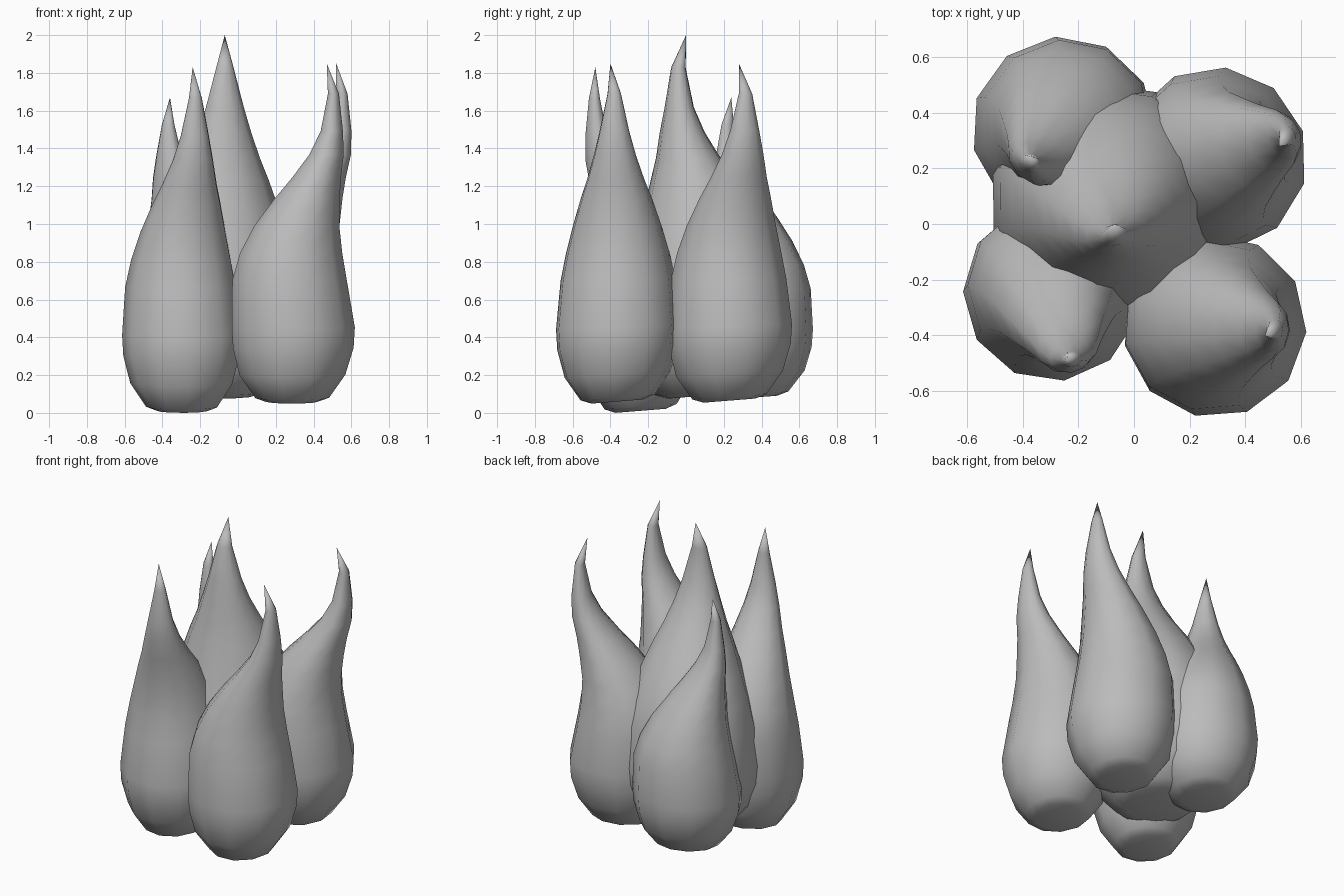
import bpy, bmesh
from math import cos, sin, tau
from mathutils import Vector

cube = bpy.data.objects.get("Cube")
if cube:
    bpy.data.objects.remove(cube, do_unlink=True)

SIDES = 11
BASE_TILT = 0.08

# Shared drop profile: height fraction, side radius, lean radius, lean fraction
PROFILE = [
    (0.00, 0.42, 0.42, 0.0),
    (0.012, 0.60, 0.60, 0.0),
    (0.08, 0.86, 0.86, 0.0),
    (0.16, 0.98, 0.98, 0.02),
    (0.22, 1.00, 1.00, 0.02),
    (0.36, 0.93, 0.93, -0.07),
    (0.44, 0.84, 0.83, -0.03),
    (0.52, 0.72, 0.69, 0.11),
    (0.60, 0.58, 0.53, 0.36),
    (0.66, 0.46, 0.40, 0.58),
    (0.73, 0.34, 0.28, 0.83),
    (0.80, 0.24, 0.18, 0.96),
    (0.91, 0.11, 0.09, 1.0),
]

grey = bpy.data.materials.new("plain_grey")
grey.use_nodes = True
colour = (0.5, 0.5, 0.5, 1)
grey.diffuse_color = colour
grey.node_tree.nodes["Principled BSDF"].inputs["Base Color"].default_value = colour


def make_drop(name, base, neck, tip, bottom, radius, turn=0.0):
    """Loft a drop whose body leans from base to neck and ends in a hooked tip."""
    base, neck = Vector(base), Vector(neck)
    lean = neck - base
    along = lean.normalized()
    across = Vector((-along.y, along.x))
    bm = bmesh.new()
    rings = []
    for t, side, depth, shift in PROFILE:
        centre = base + lean * shift
        height = bottom + (tip[2] - bottom) * t
        # The underside rises towards the back, levelling out higher up
        tilt = BASE_TILT * (1 - t) ** 3
        ring = []
        for i in range(SIDES):
            a = tau * (i + turn) / SIDES
            p = centre + (along * cos(a) * depth + across * sin(a) * side) * radius
            ring.append(bm.verts.new((p.x, p.y, height + tilt * (p.y - centre.y))))
        rings.append(ring)
    for low, high in zip(rings, rings[1:]):
        for i in range(SIDES):
            j = (i + 1) % SIDES
            bm.faces.new((low[i], low[j], high[j], high[i]))
    # Flat underside and pointed tip
    bm.faces.new(rings[0][::-1])
    point = bm.verts.new(tip)
    for i in range(SIDES):
        bm.faces.new((rings[-1][i], rings[-1][(i + 1) % SIDES], point))
    for face in bm.faces:
        face.smooth = True
    mesh = bpy.data.meshes.new(name)
    bm.to_mesh(mesh)
    bm.free()
    mesh.materials.append(grey)
    bpy.context.collection.objects.link(bpy.data.objects.new(name, mesh))


# Four outer drops around a larger central one
make_drop("front_right_drop", (-0.295, -0.24), (-0.225, -0.485), (-0.24, -0.48, 1.83), 0.011, 0.32, -0.25)
make_drop("front_left_drop", (0.285, -0.365), (0.505, -0.38), (0.47, -0.40, 1.85), 0.06, 0.33)
make_drop("back_left_drop", (0.285, 0.23), (0.55, 0.315), (0.52, 0.28, 1.85), 0.065, 0.332)
make_drop("back_right_drop", (-0.25, 0.345), (-0.37, 0.22), (-0.36, 0.24, 1.67), 0.08, 0.331)
make_drop("centre_drop", (-0.095, 0.085), (-0.07, -0.04), (-0.07, 0.0, 2.0), 0.09, 0.428, 0.42)
